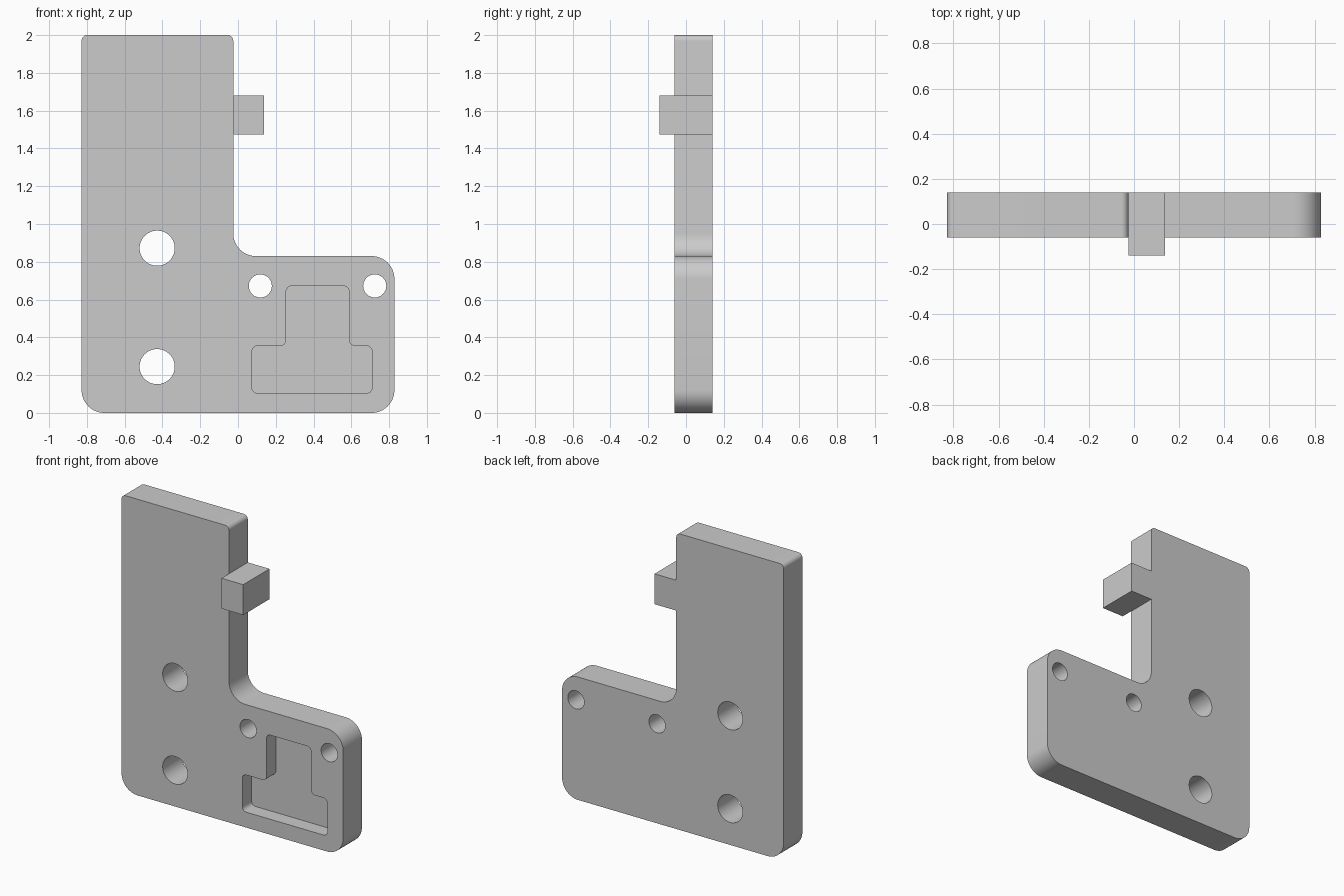
import bpy, bmesh
from math import pi, cos, sin
from mathutils import Vector

cube = bpy.data.objects.get("Cube")
if cube:
    bpy.data.objects.remove(cube, do_unlink=True)

grey = bpy.data.materials.new("plain_grey")
grey.use_nodes = True
colour = (0.6, 0.6, 0.6, 1)
grey.diffuse_color = colour
grey.node_tree.nodes["Principled BSDF"].inputs["Base Color"].default_value = colour

FRONT, BACK = -0.06, 0.14


def rounded(corners, steps=12):
    """Round each (x, z, radius) corner of a right-angled outline."""
    pts = []
    for i, (x, z, r) in enumerate(corners):
        p = Vector((x, z))
        a = (Vector(corners[i - 1][:2]) - p).normalized()
        b = (Vector(corners[(i + 1) % len(corners)][:2]) - p).normalized()
        if r == 0:
            pts.append(p)
            continue
        centre = p + (a + b) * r
        for k in range(steps + 1):
            t = k / steps * pi / 2
            pts.append(centre - b * r * cos(t) - a * r * sin(t))
    return pts


def circle(x, z, r, n=64):
    return [Vector((x + r * cos(2 * pi * k / n), z + r * sin(2 * pi * k / n)))
            for k in range(n)]


def extrude(name, outline, y0, y1):
    bm = bmesh.new()
    face = bm.faces.new([bm.verts.new((p.x, y0, p.y)) for p in outline])
    new = bmesh.ops.extrude_face_region(bm, geom=[face])["geom"]
    verts = [g for g in new if isinstance(g, bmesh.types.BMVert)]
    bmesh.ops.translate(bm, vec=(0, y1 - y0, 0), verts=verts)
    bmesh.ops.recalc_face_normals(bm, faces=bm.faces)
    mesh = bpy.data.meshes.new(name)
    bm.to_mesh(mesh)
    bm.free()
    mesh.materials.append(grey)
    ob = bpy.data.objects.new(name, mesh)
    bpy.context.collection.objects.link(ob)
    return ob


def activate(ob):
    bpy.ops.object.select_all(action="DESELECT")
    ob.select_set(True)
    bpy.context.view_layer.objects.active = ob


def combine(target, other, operation):
    other.hide_render = True
    mod = target.modifiers.new(operation.lower(), "BOOLEAN")
    mod.operation, mod.object, mod.solver = operation, other, "EXACT"
    activate(target)
    bpy.ops.object.modifier_apply(modifier=mod.name)
    bpy.data.objects.remove(other, do_unlink=True)


# L-shaped plate
plate = extrude("bracket_plate", rounded([
    (-0.828, 0, 0.12), (0.828, 0, 0.12), (0.828, 0.83, 0.12),
    (-0.025, 0.83, 0.12), (-0.025, 2, 0.03), (-0.828, 2, 0.03)]), FRONT, BACK)

# Through holes
for x, z, r in [(-0.428, 0.872, 0.093), (-0.428, 0.245, 0.093),
                (0.118, 0.672, 0.061), (0.724, 0.672, 0.061)]:
    combine(plate, extrude("hole_cutter", circle(x, z, r), FRONT - 0.1, BACK + 0.1),
            "DIFFERENCE")

# Stepped pocket in the front face
R = 0.03
pocket = rounded([
    (0.074, 0.104, R), (0.71, 0.104, R), (0.71, 0.355, R), (0.588, 0.355, R),
    (0.588, 0.672, R), (0.255, 0.672, R), (0.255, 0.355, R), (0.074, 0.355, R)])
combine(plate, extrude("pocket_cutter", pocket, FRONT - 0.1, FRONT + 0.1), "DIFFERENCE")

# Side tab, flush at the back and standing proud at the front
tab = rounded([(-0.025, 1.475, 0), (0.137, 1.475, 0), (0.137, 1.68, 0), (-0.025, 1.68, 0)])
extrude("side_tab", tab, -0.14, BACK)

activate(plate)
bpy.ops.object.shade_smooth_by_angle(angle=pi / 6)
